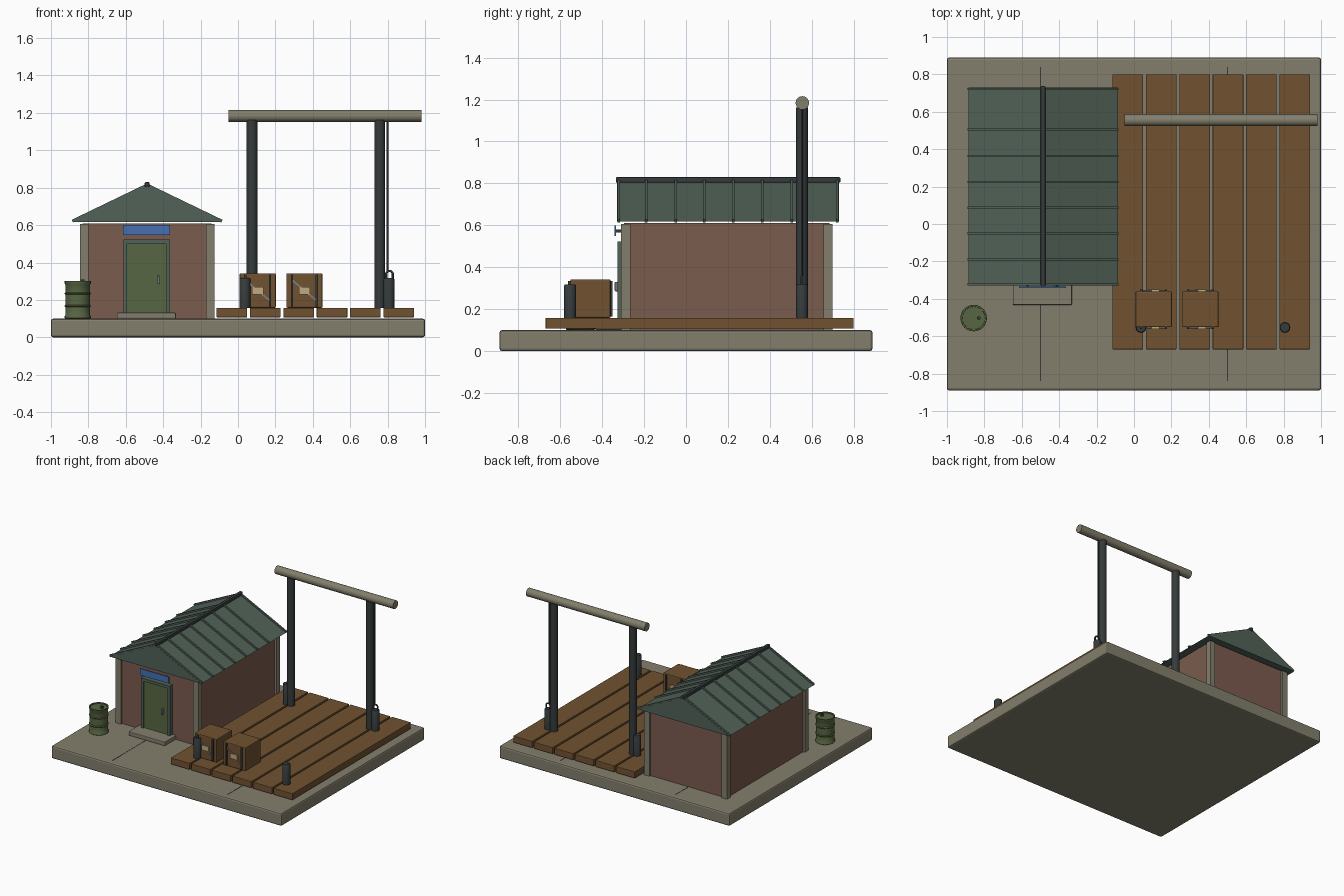
import bpy, bmesh
from math import pi, radians, atan2, hypot, sin, cos
from mathutils import Matrix

if "Cube" in bpy.data.objects:
    bpy.data.objects.remove(bpy.data.objects["Cube"])


def mat(name, r, g, b):
    m = bpy.data.materials.new(name)
    m.diffuse_color = [(c / 255) ** 2.2 for c in (r, g, b)] + [1]
    m.use_nodes = True
    m.node_tree.nodes["Principled BSDF"].inputs["Base Color"].default_value = m.diffuse_color
    return m


CONCRETE = mat("concrete", 130, 126, 108)
WOOD = mat("wood", 112, 83, 52)
BRICK = mat("brick", 122, 92, 79)
ROOF = mat("roof_green", 82, 98, 88)
DARK = mat("dark_metal", 56, 61, 61)
GREEN = mat("drab_green", 88, 102, 68)
BLUE = mat("blue", 70, 112, 178)
STEEL = mat("steel", 120, 124, 122)
LABEL = mat("label", 190, 170, 130)


def finish(o, name, m, bevel=0):
    o.name = name
    o.data.materials.append(m)
    if bevel:
        b = o.modifiers.new("bevel", 'BEVEL')
        b.width, b.segments = bevel, 2
    return o


def from_bm(bm, name, m):
    me = bpy.data.meshes.new(name)
    bmesh.ops.recalc_face_normals(bm, faces=bm.faces)
    bm.to_mesh(me)
    bm.free()
    o = bpy.data.objects.new(name, me)
    bpy.context.collection.objects.link(o)
    return finish(o, name, m)


def smooth(o):
    bpy.ops.object.select_all(action='DESELECT')
    o.select_set(True)
    bpy.context.view_layer.objects.active = o
    bpy.ops.object.shade_smooth_by_angle(angle=radians(35))


def box(name, m, x, y, z, bevel=0, rot_y=0):
    """Box from (min, max) ranges, turned about its own centre."""
    bm = bmesh.new()
    bmesh.ops.create_cube(bm, size=1)
    bmesh.ops.scale(bm, vec=(x[1] - x[0], y[1] - y[0], z[1] - z[0]), verts=bm.verts)
    o = from_bm(bm, name, m)
    o.location = [(a + b) / 2 for a, b in (x, y, z)]
    o.rotation_euler.y = rot_y
    if bevel:
        b = o.modifiers.new("bevel", 'BEVEL')
        b.width, b.segments = bevel, 2
    return o


def lathe(name, m, loc, profile, n=20, rot_y=0):
    """Turn (radius, height) points around the z axis."""
    bm = bmesh.new()
    rings = [[bm.verts.new((r * cos(2 * pi * i / n), r * sin(2 * pi * i / n), z))
              for i in range(n)] for r, z in profile]
    for a, b in zip(rings, rings[1:]):
        for i in range(n):
            j = (i + 1) % n
            bm.faces.new((a[i], a[j], b[j], b[i]))
    bm.faces.new(rings[0])
    bm.faces.new(rings[-1])
    o = from_bm(bm, name, m)
    o.location = loc
    o.rotation_euler.y = rot_y
    smooth(o)
    return o


# concrete slab with two expansion joints
box("base_slab", CONCRETE, (-1, 1), (-.89, .89), (0, .1), .012)
for x in (-.5, .5):
    box("slab_joint", DARK, (x - .003, x + .003), (-.84, .84), (.095, .101))

# timber deck
for i in range(6):
    x = -.115 + i * .1785
    box("deck_plank", WOOD, (x, x + .164), (-.67, .8), (.107, .158), .003)

# shed walls and corner posts
HX = -.486
box("shed_walls", BRICK, (HX - .345, HX + .345), (-.295, .685), (.1, .61))
for sx in (-1, 1):
    for y in (-.288, .678):
        x = HX + sx * .337
        box("corner_post", CONCRETE, (x - .023, x + .023), (y - .022, y + .022), (.1, .605))

# gable roof with standing seams and ridge cap
bm = bmesh.new()
tri = [(HX - .4, .617), (HX + .4, .617), (HX, .81)]
f = bm.faces.new([bm.verts.new((x, -.33, z)) for x, z in tri])
ext = bmesh.ops.extrude_face_region(bm, geom=[f])
bmesh.ops.translate(bm, vec=(0, 1.06, 0),
                    verts=[v for v in ext["geom"] if isinstance(v, bmesh.types.BMVert)])
from_bm(bm, "gable_roof", ROOF)
slope, length = atan2(.193, .4), hypot(.193, .4)
for sx in (-1, 1):
    for i in range(8):
        y = (-.322, -.19, -.05, .087, .225, .363, .505, .722)[i]
        cx, cz = HX + sx * .2, .7175
        box("roof_seam", ROOF, (cx - length / 2, cx + length / 2), (y - .006, y + .006),
            (cz - .008, cz + .008), rot_y=sx * slope)
box("ridge_cap", DARK, (HX - .013, HX + .013), (-.335, .737), (.803, .83), .006)

# door, frame, handle, step and sign
box("door_panel", GREEN, (-.597, -.378), (-.318, -.29), (.13, .505))
for x in (-.603, -.373):
    box("door_jamb", ROOF, (x - .01, x + .01), (-.328, -.29), (.12, .5))
box("door_lintel", ROOF, (-.613, -.363), (-.328, -.29), (.5, .522))
box("door_handle", STEEL, (-.431, -.42), (-.34, -.315), (.285, .33), .003)
box("door_step", CONCRETE, (-.648, -.332), (-.433, -.29), (.1, .132), .005)
box("sign_board", BLUE, (-.614, -.364), (-.341, -.333), (.548, .6))
for x in (-.57, -.41):
    box("sign_bracket", DARK, (x - .006, x + .006), (-.334, -.29), (.565, .58))

# ribbed drum with bung
drum = [(.064, 0), (.07, .004), (.07, .012), (.066, .018), (.066, .062), (.071, .068), (.066, .074),
        (.066, .128), (.071, .134), (.066, .14), (.066, .182), (.07, .188), (.07, .2),
        (.062, .2), (.061, .192)]
lathe("drum", GREEN, (-.857, -.503, .1), drum, 24)
lathe("drum_bung", DARK, (-.83, -.503, .29), [(.01, 0), (.01, .02)], 12)

# crates with straps, brace and label on front and back
for cx in (.105, .355):
    box("crate", WOOD, (cx - .097, cx + .097), (-.552, -.36), (.158, .342), .006)
    for y in (-.555, -.357):
        for sx in (-1, 1):
            x = cx + sx * .066
            box("crate_strap", DARK, (x - .006, x + .006), (y - .007, y + .007), (.165, .335))
        box("crate_brace", STEEL, (cx - .085, cx + .085), (y - .005, y + .005), (.246, .256),
            rot_y=radians(40))
        box("crate_label", LABEL, (cx - .03, cx + .03), (y - .0065, y + .0065), (.23, .268))

# mooring posts at the four deck corners
for x in (.037, .807):
    for y in (-.553, .553):
        lathe("bollard", DARK, (x, y, .157), [(.029, 0), (.029, .154), (.025, .16)], 16)

# gantry posts and round crossbeam
for x in (.075, .758):
    lathe("gantry_post", DARK, (x, .553, .157), [(.029, 0), (.029, 1.005)], 16)
lathe("gantry_beam", CONCRETE, (-.05, .555, 1.184), [(.032, 0), (.032, 1.03)], 20, pi / 2)


# hanging line and curved hook
def tube(name, pts, r):
    cu = bpy.data.curves.new(name, 'CURVE')
    cu.dimensions, cu.bevel_depth, cu.bevel_resolution = '3D', r, 2
    cu.use_fill_caps = True
    s = cu.splines.new('POLY')
    s.points.add(len(pts) - 1)
    for p, c in zip(s.points, pts):
        p.co = (*c, 1)
    o = bpy.data.objects.new(name, cu)
    bpy.context.collection.objects.link(o)
    finish(o, name, DARK)


tube("hanging_line", [(.8, .553, 1.17), (.8, .553, .35)], .005)
arc = [(.81 + .018 * cos(pi - i * pi / 8), .553, .337 + .018 * sin(i * pi / 8)) for i in range(9)]
tube("hook", [(.792, .553, .3)] + arc + [(.828, .553, .3)], .006)
